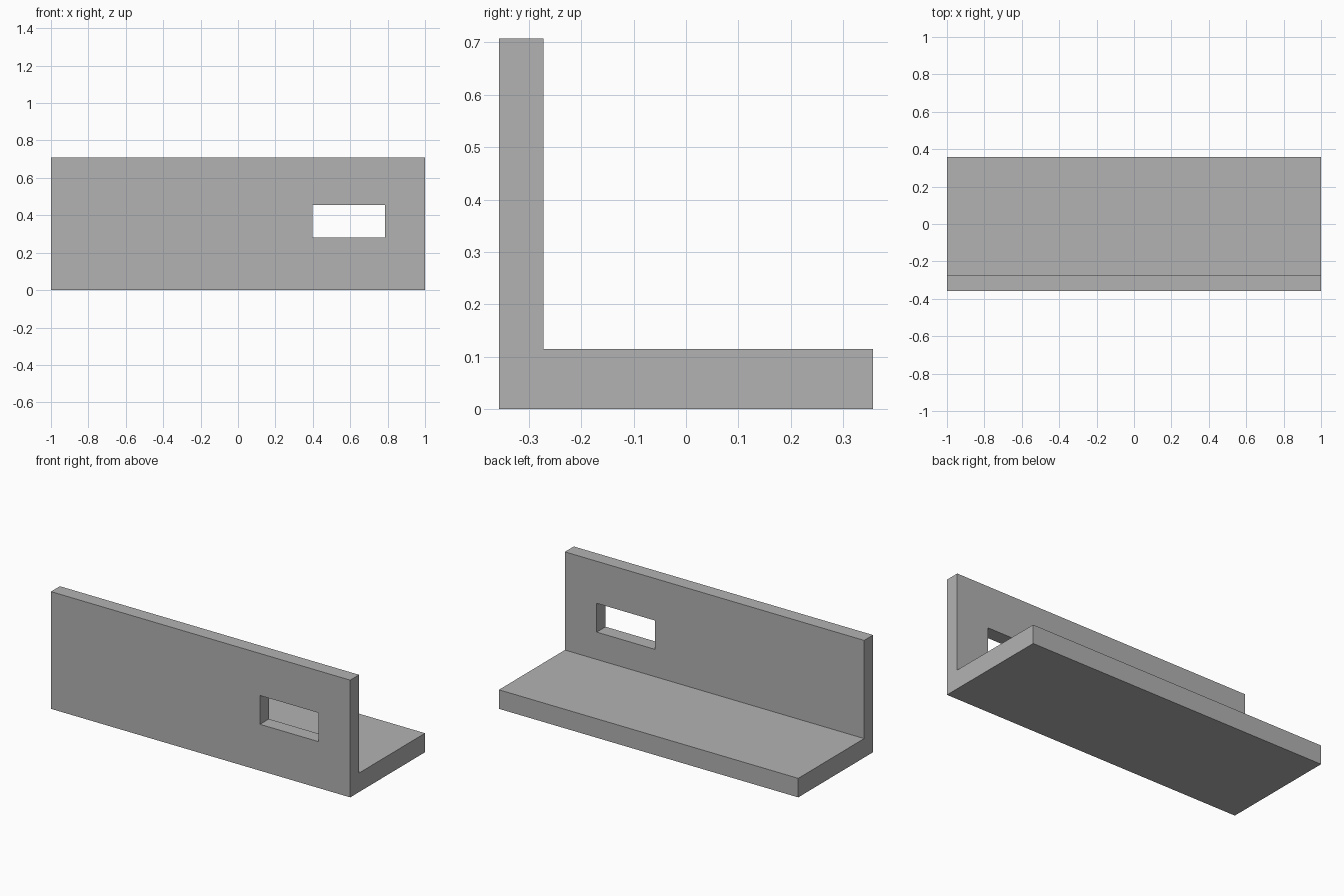
import bpy
import bmesh

default = bpy.data.objects.get("Cube")
if default:
    bpy.data.objects.remove(default, do_unlink=True)

grey = bpy.data.materials.new("plain grey")
grey.use_nodes = True
colour = (0.448, 0.448, 0.448, 1)
grey.diffuse_color = colour
grey.node_tree.nodes["Principled BSDF"].inputs["Base Color"].default_value = colour


def extrude_profile(name, points, offset):
    """Make a solid by sweeping a closed profile along an offset."""
    bm = bmesh.new()
    face = bm.faces.new([bm.verts.new(p) for p in points])
    swept = bmesh.ops.extrude_face_region(bm, geom=[face])["geom"]
    verts = [v for v in swept if isinstance(v, bmesh.types.BMVert)]
    bmesh.ops.translate(bm, verts=verts, vec=offset)
    bmesh.ops.recalc_face_normals(bm, faces=bm.faces)
    mesh = bpy.data.meshes.new(name)
    bm.to_mesh(mesh)
    bm.free()
    mesh.materials.append(grey)
    obj = bpy.data.objects.new(name, mesh)
    bpy.context.collection.objects.link(obj)
    return obj


# L-shaped angle bracket: upright wall at the front, flat base behind it
half_depth, wall_back = 0.357, -0.272
base_top, wall_top = 0.115, 0.708
profile = [(-half_depth, 0), (half_depth, 0), (half_depth, base_top),
           (wall_back, base_top), (wall_back, wall_top), (-half_depth, wall_top)]
bracket = extrude_profile("angle_bracket", [(-1, y, z) for y, z in profile], (2, 0, 0))

# Rectangular slot through the wall
left, right, low, high = 0.397, 0.787, 0.28, 0.454
corners = [(left, low), (right, low), (right, high), (left, high)]
cutter = extrude_profile("slot_cutter", [(x, -0.5, z) for x, z in corners], (0, 0.4, 0))
cutter.hide_render = True
cutter.hide_set(True)
cutter.display_type = 'WIRE'

cut = bracket.modifiers.new("slot", 'BOOLEAN')
cut.operation = 'DIFFERENCE'
cut.solver = 'EXACT'
cut.object = cutter

# Apply the cut and discard the cutter
bpy.context.view_layer.objects.active = bracket
bpy.ops.object.modifier_apply(modifier=cut.name)
bpy.data.objects.remove(cutter, do_unlink=True)
